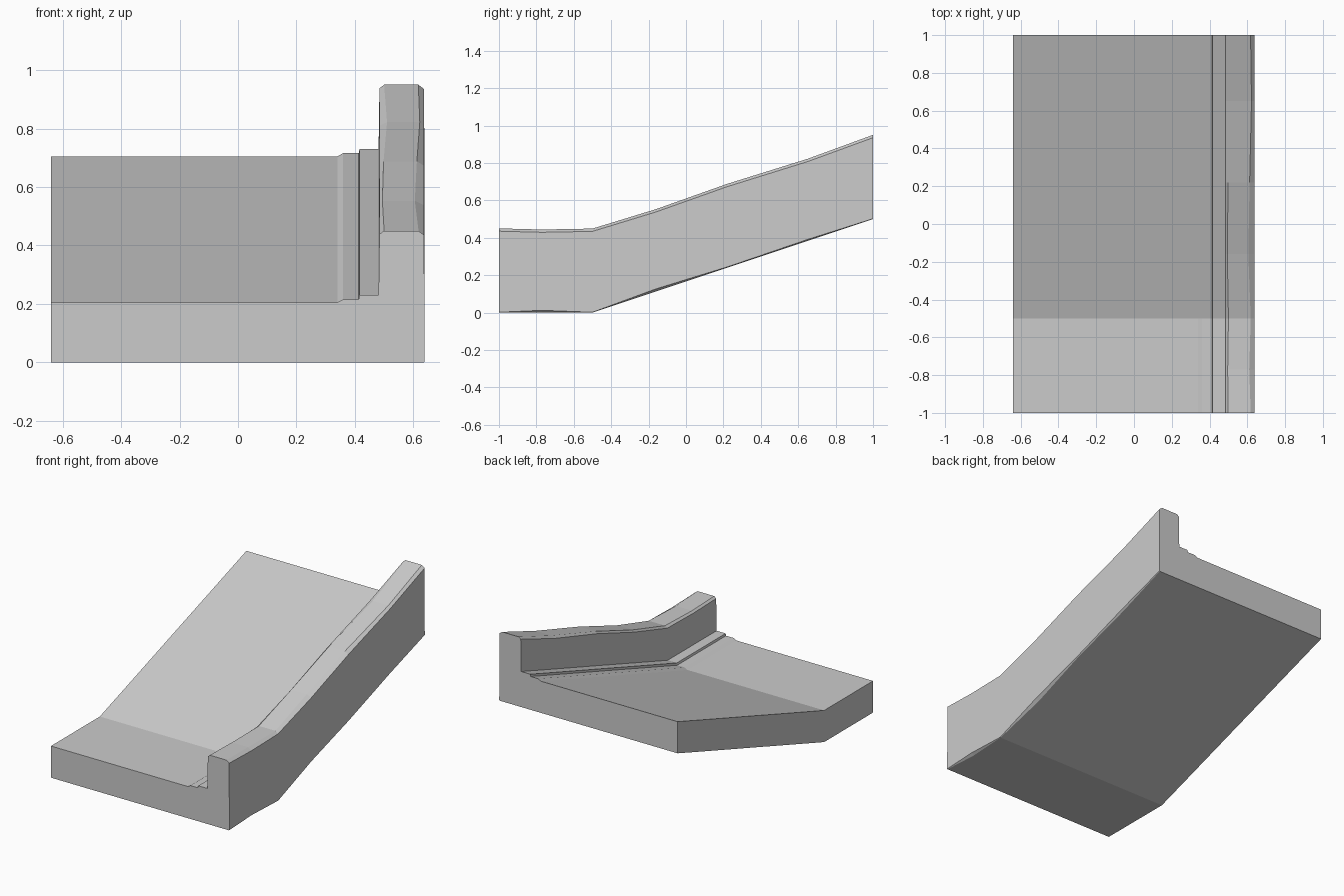
import bpy, bmesh

if "Cube" in bpy.data.objects:
    bpy.data.objects.remove(bpy.data.objects["Cube"])

# Stations along the ramp: y, lift, inner worn x, outer worn x, top dip, bottom chamfer
stations = [
    (-1.00, 0.000, 0.498, 0.618, 0.000, 0.002),
    (-0.77, 0.000, 0.496, 0.610, 0.006, 0.012),
    (-0.50, 0.000, 0.500, 0.618, 0.001, 0.002),
    (-0.16, 0.113, 0.494, 0.605, 0.010, 0.014),
    (0.22, 0.240, 0.498, 0.612, 0.002, 0.004),
    (0.65, 0.383, 0.510, 0.622, 0.011, 0.008),
    (1.00, 0.500, 0.500, 0.617, 0.000, 0.002),
]


def section(inner, outer, dip, chamfer):
    """Cross-section of slab, two small steps and raised kerb."""
    top = 0.45 - dip
    return [
        (-0.64, 0.0), (-0.64, 0.205), (0.34, 0.205), (0.36, 0.216),
        (0.413, 0.216), (0.416, 0.23), (0.481, 0.23),
        (0.484, 0.438 - dip), (inner, top), (outer, top),
        (0.637, 0.435 - dip), (0.638, chamfer), (0.638 - 1.5 * chamfer, 0.0),
    ]


# Loft the section along the bent path
bm = bmesh.new()
rings = []
for y, lift, inner, outer, dip, chamfer in stations:
    rings.append([bm.verts.new((x, y, z + lift))
                  for x, z in section(inner, outer, dip, chamfer)])
n = len(rings[0])
for a, b in zip(rings, rings[1:]):
    for i in range(n):
        j = (i + 1) % n
        bm.faces.new((a[i], a[j], b[j], b[i]))

# End faces
bm.faces.new(rings[0])
bm.faces.new(rings[-1])
bmesh.ops.recalc_face_normals(bm, faces=bm.faces)

mesh = bpy.data.meshes.new("ramp_with_kerb")
bm.to_mesh(mesh)
bm.free()
ramp = bpy.data.objects.new("ramp_with_kerb", mesh)
bpy.context.collection.objects.link(ramp)
